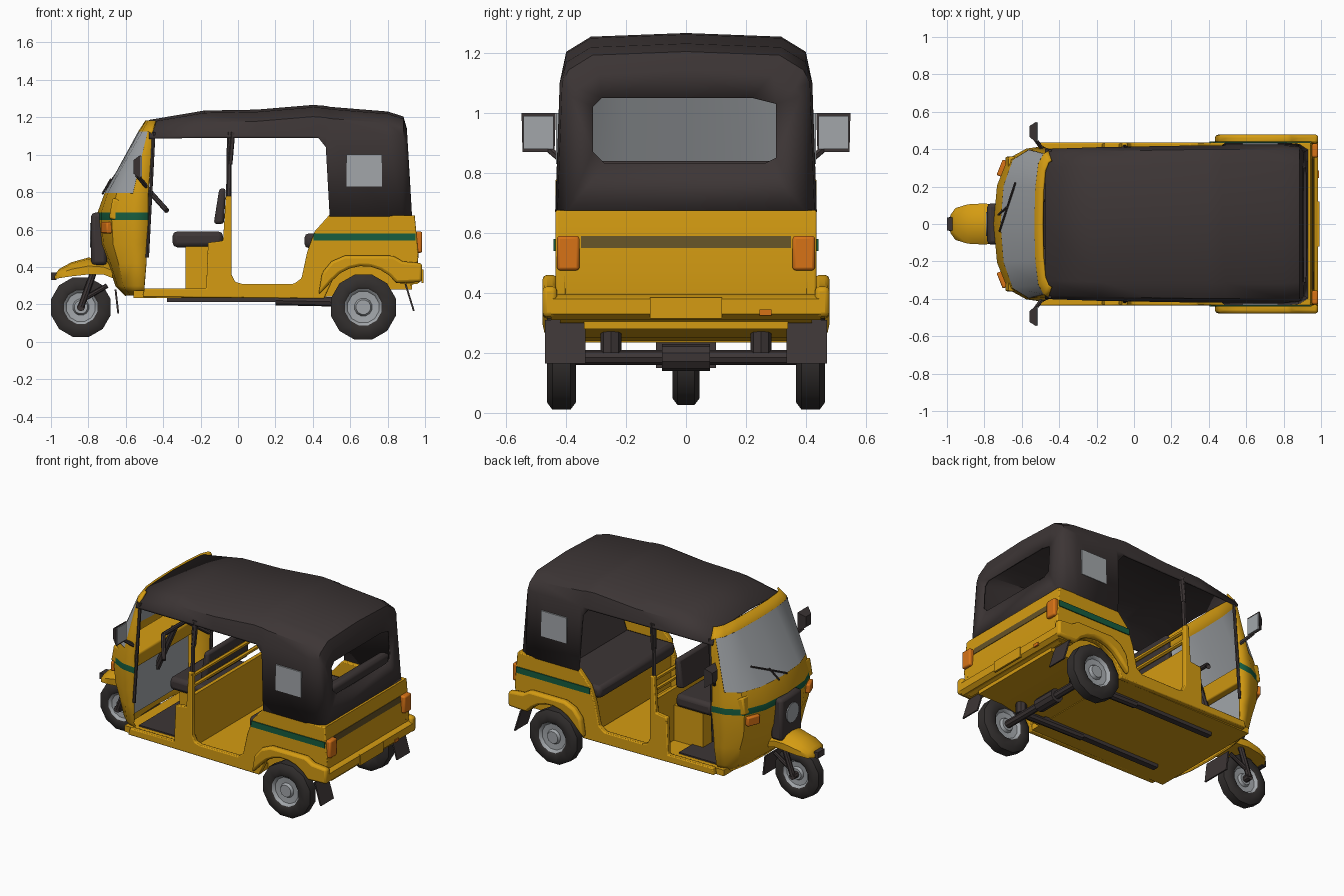
import bpy, bmesh, math
from mathutils import Vector, Matrix

if "Cube" in bpy.data.objects:
    bpy.data.objects.remove(bpy.data.objects["Cube"], do_unlink=True)


def colour(name, r, g, b):
    m = bpy.data.materials.new(name)
    m.use_nodes = True
    m.diffuse_color = (r, g, b, 1)
    bsdf = m.node_tree.nodes["Principled BSDF"]
    bsdf.inputs["Base Color"].default_value = (r, g, b, 1)
    bsdf.inputs["Roughness"].default_value = 0.7
    return m


YELLOW = colour("taxi yellow", 0.66, 0.33, 0.006)
DARK = colour("dark canvas", 0.046, 0.036, 0.036)
BLACK = colour("tyre black", 0.032, 0.028, 0.027)
GREY = colour("pale grey", 0.36, 0.38, 0.4)
GREEN = colour("stripe green", 0.008, 0.11, 0.05)
ORANGE = colour("lamp orange", 0.68, 0.17, 0.008)
OLIVE = colour("stripe olive", 0.13, 0.085, 0.02)


def finish(name, bm, mats, bevel=0, shell=0, angle=35):
    bmesh.ops.recalc_face_normals(bm, faces=bm.faces)
    me = bpy.data.meshes.new(name)
    bm.to_mesh(me)
    bm.free()
    ob = bpy.data.objects.new(name, me)
    bpy.context.collection.objects.link(ob)
    for m in mats:
        me.materials.append(m)
    if shell:
        mod = ob.modifiers.new("Shell", "SOLIDIFY")
        mod.thickness, mod.offset = shell, 0
    if bevel:
        mod = ob.modifiers.new("Bevel", "BEVEL")
        mod.width, mod.segments = bevel, 2
    bpy.ops.object.select_all(action="DESELECT")
    ob.select_set(True)
    bpy.context.view_layer.objects.active = ob
    bpy.ops.object.shade_smooth_by_angle(angle=math.radians(angle))
    return ob


def loft(rings, closed=True, caps=True):
    bm = bmesh.new()
    vs = [[bm.verts.new(p) for p in ring] for ring in rings]
    n = len(rings[0])
    for a, b in zip(vs, vs[1:]):
        for i in range(n if closed else n - 1):
            j = (i + 1) % n
            bm.faces.new((a[i], a[j], b[j], b[i]))
    if caps:
        bm.faces.new(vs[0])
        bm.faces.new(vs[-1])
    return bm, vs


def prism(name, outline, y0, y1, mat, bevel=0):
    """Side outline of (x, z) points pushed across y."""
    bm, _ = loft([[(x, y, z) for x, z in outline] for y in (y0, y1)])
    return finish(name, bm, [mat], bevel)


def box(name, x, y, z, mat, bevel=0):
    return prism(name, [(x[0], z[0]), (x[1], z[0]), (x[1], z[1]), (x[0], z[1])], *y, mat, bevel)


def rod(name, a, b, r, mat, sides=8):
    a, b = Vector(a), Vector(b)
    bm = bmesh.new()
    turn = (b - a).to_track_quat("Z", "Y").to_matrix().to_4x4()
    bmesh.ops.create_cone(bm, cap_ends=True, segments=sides, radius1=r, radius2=r, depth=(b - a).length,
                          matrix=Matrix.Translation((a + b) / 2) @ turn)
    return finish(name, bm, [mat])


def mirrored(pts):
    """Half outline ending on the centre line, completed on the other side."""
    return pts + [(x, -y, z) for x, y, z in reversed(pts[:-1])]


def wheel(name, x, y, z, r):
    half = [(0.12, 0.22), (0.22, 0.22), (0.27, 0.12), (0.48, 0.14), (0.56, 0.24), (0.62, 0.27), (0.86, 0.27), (1, 0.17)]
    prof = half + [(a, -b) for a, b in reversed(half)]
    turns = [math.tau * (k + 0.5) / 12 for k in range(12)]
    bm, _ = loft([[(x + r * a * math.cos(t), y + r * b, z + r * a * math.sin(t)) for t in turns] for a, b in prof])
    for f in bm.faces:
        c = f.calc_center_median()
        f.material_index = 1 if math.hypot(c.x - x, c.z - z) < 0.56 * r else 0
    finish(name, bm, [BLACK, GREY], angle=40)


# Cab shell: horizontal rings (height, nose x, rear x, half width)
levels = [(0.25, -0.60, -0.50, 0.36), (0.30, -0.65, -0.50, 0.39), (0.42, -0.69, -0.49, 0.40), (0.52, -0.73, -0.49, 0.405),
          (0.65, -0.745, -0.48, 0.41), (0.69, -0.745, -0.48, 0.41), (0.79, -0.71, -0.48, 0.405),
          (1.12, -0.53, -0.455, 0.385), (1.18, -0.49, -0.44, 0.34)]
bend = [(0, 1), (0.35, 0.97), (0.72, 0.84), (0.93, 0.5), (1, 0)]
bm, _ = loft([mirrored([(xb + (xf - xb) * t, w * s, z) for t, s in bend]) for z, xf, xb, w in levels], False, False)
glass = []
for f in bm.faces:
    c = f.calc_center_median()
    if 0.65 < c.z < 0.69:
        f.material_index = 1
    elif 0.8 < c.z < 1.1 and max(abs(v.co.y) for v in f.verts) < 0.396:
        f.material_index = 2
        glass.append(f)
rim = bmesh.ops.inset_region(bm, faces=glass, thickness=0.012, use_even_offset=True)
for f in rim["faces"]:
    f.material_index = 3
finish("cab_shell", bm, [YELLOW, GREEN, GREY, DARK], shell=0.012)

# Cab fittings
box("headlamp_panel", (-0.785, -0.70), (-0.11, 0.11), (0.41, 0.69), DARK, 0.02)
rod("headlamp", (-0.78, 0, 0.57), (-0.792, 0, 0.57), 0.065, GREY, 14)
box("leg_panel", (-0.61, -0.59), (-0.32, 0.32), (0.29, 0.62), GREY)
prism("dashboard", [(-0.69, 0.66), (-0.55, 0.62), (-0.53, 0.72), (-0.67, 0.77)], -0.36, 0.36, YELLOW, 0.01)
rod("wiper", (-0.72, -0.04, 0.80), (-0.635, 0.22, 0.92), 0.006, DARK, 5)
rod("wiper_arm", (-0.725, 0.05, 0.79), (-0.68, 0.09, 0.87), 0.006, DARK, 5)
rod("steering_column", (-0.60, 0, 0.50), (-0.47, 0, 0.80), 0.022, DARK)
grips = [(-0.38, -0.24, 0.70), (-0.47, -0.12, 0.80), (-0.47, 0.12, 0.80), (-0.38, 0.24, 0.70)]
for a, b in zip(grips, grips[1:]):
    rod("handlebar", a, b, 0.014, DARK)

# Front wheel, fork and mudguard
wheel("front_wheel", -0.84, 0, 0.185, 0.165)
guard = [(-0.98, 0.05, 0.36, 0.335), (-0.955, 0.085, 0.39, 0.34), (-0.89, 0.105, 0.425, 0.35),
         (-0.80, 0.11, 0.45, 0.36), (-0.72, 0.10, 0.44, 0.36), (-0.67, 0.09, 0.42, 0.34)]
bm, _ = loft([mirrored([(x, w, b), (x, w, (t + b) / 2), (x, w * 0.6, t - 0.008), (x, 0, t)]) for x, w, t, b in guard])
finish("front_mudguard", bm, [YELLOW], angle=45)
box("mudguard_tip", (-1.0, -0.97), (-0.035, 0.035), (0.33, 0.37), DARK)
rod("front_axle", (-0.84, -0.08, 0.185), (-0.84, 0.08, 0.185), 0.022, DARK)
prism("front_mud_flap", [(-0.66, 0.28), (-0.65, 0.28), (-0.635, 0.15), (-0.645, 0.15)], -0.1, 0.1, DARK)

# Canopy: cross-sections along x (x, top, half width, lower edge)
sections = [(-0.475, 1.18, 0.395, 1.085), (-0.18, 1.23, 0.405, 1.09), (0.1, 1.235, 0.41, 1.09), (0.4, 1.26, 0.415, 1.09),
            (0.43, 1.258, 0.415, 1.09), (0.47, 1.255, 0.415, 1.04), (0.49, 1.25, 0.415, 0.67),
            (0.8, 1.225, 0.415, 0.67), (0.88, 1.2, 0.408, 0.67), (0.925, 1.14, 0.38, 0.67)]


def canopy_ring(x, top, w, low):
    lean = 0.06 if x > 0.9 else 0
    half = [(w + (0.015 if low < 1 else 0), low), (w, min(1.1, top - 0.085)), (0.95 * w, top - 0.06),
            (0.76 * w, top - 0.012), (0, top)]
    return mirrored([(x - lean * (z - 0.67), y, z) for y, z in half])


bm, vs = loft([canopy_ring(*s) for s in sections], False, False)
hole = [(-0.31, 0.87), (-0.27, 0.83), (0.26, 0.83), (0.30, 0.85), (0.30, 1.03), (0.22, 1.05), (-0.28, 1.05), (-0.31, 1.02)]
hv = [bm.verts.new((0.925 - 0.06 * (z - 0.67), y, z)) for y, z in hole]
edges = [bm.edges.new((hv[i - 1], hv[i])) for i in range(len(hv))]
end = vs[-1]
edges += [bm.edges.get((a, b)) for a, b in zip(end, end[1:])] + [bm.edges.new((end[0], end[-1]))]
bmesh.ops.triangle_fill(bm, use_beauty=True, edges=edges, normal=(1, 0, 0))
finish("canopy", bm, [DARK], shell=0.012, angle=40)

# Floor, partition and seats
box("cabin_floor", (-0.56, 0.46), (-0.40, 0.40), (0.235, 0.275), YELLOW)
prism("rear_floor", [(0.4, 0.235), (0.6, 0.25), (0.94, 0.32), (0.94, 0.36), (0.4, 0.3)], -0.34, 0.34, YELLOW)
box("floor_mat", (-0.48, -0.2), (-0.36, 0.36), (0.275, 0.284), DARK)
box("partition", (-0.065, -0.04), (-0.41, 0.41), (0.27, 0.62), YELLOW)
box("driver_seat_base", (-0.28, -0.06), (-0.22, 0.22), (0.27, 0.51), YELLOW)
box("driver_seat", (-0.35, -0.08), (-0.23, 0.23), (0.505, 0.59), DARK, 0.025)
prism("driver_backrest", [(-0.13, 0.63), (-0.075, 0.63), (-0.065, 0.82), (-0.10, 0.82)], -0.22, 0.22, DARK, 0.015)
for z in (0.68, 0.75):
    rod("partition_rail", (-0.05, -0.41, z), (-0.05, 0.41, z), 0.014, YELLOW, 6)
box("bench_base", (0.41, 0.93), (-0.34, 0.34), (0.28, 0.5), YELLOW)
box("bench_front", (0.39, 0.42), (-0.41, 0.41), (0.28, 0.5), YELLOW)
box("bench_cushion", (0.355, 0.74), (-0.40, 0.40), (0.5, 0.58), DARK, 0.025)
prism("bench_backrest", [(0.69, 0.56), (0.80, 0.56), (0.86, 0.84), (0.79, 0.84)], -0.39, 0.39, DARK, 0.025)
box("rear_shelf", (0.79, 0.93), (-0.41, 0.41), (0.62, 0.65), YELLOW)

# Tail panel and bumper
prism("tail_panel", [(0.92, 0.3), (0.945, 0.31), (0.965, 0.46), (0.945, 0.675), (0.92, 0.675)], -0.42, 0.42, YELLOW)
prism("tail_stripe", [(0.95, 0.55), (0.96, 0.55), (0.956, 0.59), (0.946, 0.59)], -0.35, 0.35, OLIVE)
prism("rear_bumper", [(0.9, 0.31), (0.96, 0.31), (0.985, 0.33), (0.985, 0.38), (0.96, 0.395), (0.9, 0.395)], -0.45, 0.45, YELLOW)
box("number_plate_recess", (0.98, 0.992), (-0.12, 0.12), (0.315, 0.385), YELLOW)
box("rear_reflector", (0.98, 0.99), (0.245, 0.285), (0.325, 0.345), ORANGE)

# Side outlines with the wheel arch
arch = [(0.67 + 0.215 * math.cos(math.radians(a)), 0.19 + 0.215 * math.sin(math.radians(a))) for a in range(35, 150, 15)]
side = [(-0.51, 0.24), (-0.5, 0.285), (-0.17, 0.285), (-0.16, 0.53), (-0.08, 0.54), (-0.065, 0.78), (-0.035, 0.78), (-0.035, 0.36),
        (-0.015, 0.32), (0.02, 0.31), (0.3, 0.31), (0.34, 0.34), (0.37, 0.48), (0.41, 0.59), (0.49, 0.68), (0.945, 0.675),
        (0.965, 0.46), (0.95, 0.31)] + arch + [(0.46, 0.23)]
flare = [(0.43, 0.25), (0.45, 0.37), (0.5, 0.43), (0.57, 0.46), (0.83, 0.46), (0.88, 0.43), (0.985, 0.42), (0.985, 0.32)] + arch

# Everything that comes in left and right pairs
for s, tag in ((1, "left_"), (-1, "right_")):
    prism(tag + "side_panel", side, s * 0.4, s * 0.435, YELLOW, 0.006)
    prism(tag + "wheel_flare", flare, s * 0.43, s * 0.478, YELLOW, 0.015)
    box(tag + "side_stripe", (0.405, 0.95), (s * 0.433, s * 0.441), (0.54, 0.58), GREEN)
    box(tag + "side_window", (0.58, 0.77), (s * 0.425, s * 0.434), (0.83, 1.0), GREY)
    box(tag + "tail_lamp", (0.94, 0.985), (s * 0.355, s * 0.43), (0.475, 0.59), ORANGE, 0.01)
    wheel(tag + "rear_wheel", 0.67, s * 0.415, 0.185, 0.18)
    prism(tag + "mud_flap", [(0.89, 0.31), (0.9, 0.31), (0.945, 0.165), (0.935, 0.165)], s * 0.335, s * 0.47, DARK)
    rod(tag + "pole", (-0.05, s * 0.41, 0.76), (-0.045, s * 0.40, 1.12), 0.014, DARK, 6)
    rod(tag + "pole_brace", (-0.045, s * 0.405, 0.95), (-0.03, s * 0.40, 1.12), 0.016, DARK, 6)
    rod(tag + "door_trim", (-0.485, s * 0.405, 0.45), (-0.45, s * 0.39, 1.12), 0.01, DARK, 6)
    rod(tag + "fork", (-0.84, s * 0.07, 0.185), (-0.74, s * 0.07, 0.46), 0.018, DARK)
    rod(tag + "fork_brace", (-0.82, s * 0.07, 0.23), (-0.70, s * 0.06, 0.30), 0.013, DARK)
    lamp = box(tag + "turn_signal", (-0.025, 0.025), (-0.045, 0.045), (-0.03, 0.03), ORANGE, 0.008)
    lamp.location, lamp.rotation_euler = (-0.695, s * 0.295, 0.61), (0, 0, -s * 0.38)
    # Mirror: tapered housing with a pale glass
    bm, _ = loft([[(x, s * y, z) for y, z in ((a, c), (b, c), (b + 0.003, d), (a - 0.004, d))]
                  for x, a, b, c, d in ((-0.56, 0.47, 0.52, 0.90, 0.97), (-0.52, 0.438, 0.545, 0.87, 1.0))])
    finish(tag + "mirror_housing", bm, [DARK])
    box(tag + "mirror_glass", (-0.522, -0.514), (s * 0.442, s * 0.542), (0.88, 0.99), GREY)
    rod(tag + "mirror_arm", (-0.49, s * 0.40, 0.83), (-0.54, s * 0.47, 0.89), 0.012, DARK, 6)
    # Chassis
    box(tag + "chassis_rail", (-0.38, 0.5), (s * 0.23, s * 0.27), (0.212, 0.24), DARK)
    rod(tag + "suspension_arm", (0.2, s * 0.25, 0.22), (0.67, s * 0.25, 0.21), 0.025, DARK)
    rod(tag + "spring", (0.67, s * 0.25, 0.2), (0.67, s * 0.25, 0.3), 0.035, DARK)

# Rear axle
rod("rear_axle", (0.67, -0.4, 0.185), (0.67, 0.4, 0.185), 0.025, DARK)
rod("differential", (0.67, -0.08, 0.185), (0.67, 0.08, 0.185), 0.045, DARK, 10)
